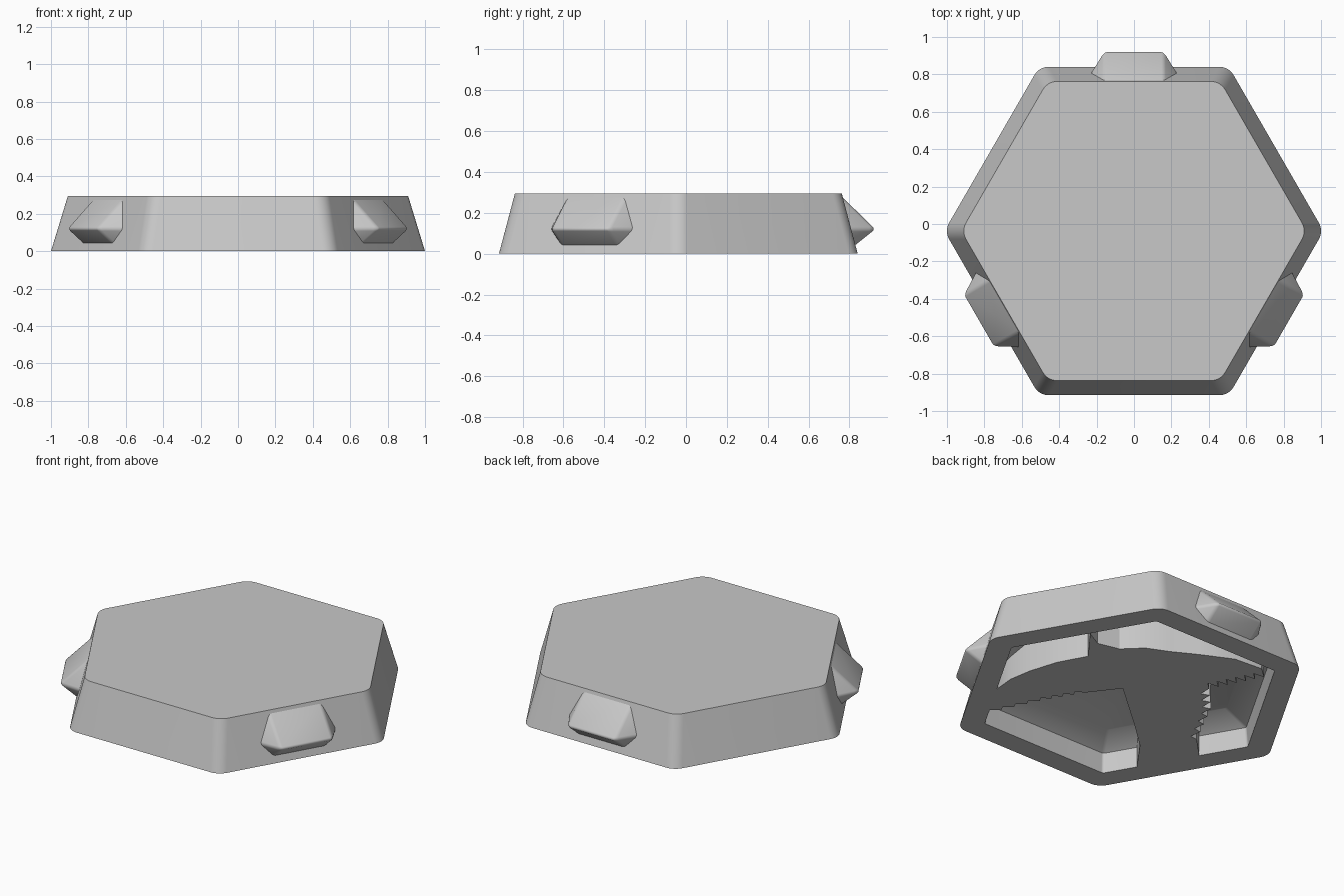
import bpy
import bmesh
from math import pi, cos, sin, radians
from mathutils import Vector, Matrix

if "Cube" in bpy.data.objects:
    bpy.data.objects.remove(bpy.data.objects["Cube"])

MID_Y = -0.0375      # hexagon centre
HEIGHT = 0.295
CEILING = 0.19       # roof of the hollow underside
FOOT, TOP = 0.878, 0.80   # distance from centre to flat sides

grey = bpy.data.materials.new("plain_grey")
grey.use_nodes = True
grey.diffuse_color = (0.58, 0.58, 0.58, 1)
grey.node_tree.nodes["Principled BSDF"].inputs["Base Color"].default_value = grey.diffuse_color


def finish(bm, name, smooth_angle):
    bmesh.ops.recalc_face_normals(bm, faces=bm.faces)
    mesh = bpy.data.meshes.new(name)
    bm.to_mesh(mesh)
    bm.free()
    obj = bpy.data.objects.new(name, mesh)
    obj.location.y = MID_Y
    bpy.context.collection.objects.link(obj)
    mesh.materials.append(grey)
    bpy.ops.object.select_all(action='DESELECT')
    obj.select_set(True)
    bpy.context.view_layer.objects.active = obj
    bpy.ops.object.shade_smooth_by_angle(angle=radians(smooth_angle))


def hex_loop(bm, apothem, radius, z, steps=8):
    """Ring of vertices around a hexagon with rounded corners."""
    ring = []
    reach = (apothem - radius) / cos(pi / 6)
    for corner in range(6):
        a = corner * pi / 3
        for i in range(steps + 1):
            b = a + (i / steps - 0.5) * pi / 3
            ring.append(bm.verts.new((reach * cos(a) + radius * cos(b),
                                      reach * sin(a) + radius * sin(b), z)))
    return ring


# Hollow hexagonal base: top, outer wall, foot rim, inner wall, sloped step, ceiling
bm = bmesh.new()
rings = [hex_loop(bm, *p) for p in (
    (TOP, 0.09, HEIGHT), (FOOT, 0.09, 0), (0.745, 0.02, 0),
    (0.735, 0.02, 0.12), (0.61, 0.02, CEILING))]
for a, b in zip(rings, rings[1:]):
    for i in range(len(a)):
        j = (i + 1) % len(a)
        bm.faces.new((a[i], a[j], b[j], b[i]))
bm.faces.new(rings[0])
bm.faces.new(rings[-1])
finish(bm, "hexagonal_base", 30)


# Softly edged lugs on three alternate walls
def wall_y(z):
    return FOOT + (TOP - FOOT) * z / HEIGHT


def lug(name, turn):
    bm = bmesh.new()
    for s in (-1, 1):
        for x, z in ((0.16, 0.28), (0.235, 0.12), (0.16, 0.04)):
            bm.verts.new((s * x, wall_y(z) - 0.004, z))
        bm.verts.new((s * 0.16, 0.963, 0.12))
    bmesh.ops.convex_hull(bm, input=bm.verts)
    bmesh.ops.dissolve_limit(bm, angle_limit=0.01, verts=bm.verts, edges=bm.edges)
    outer = [e for e in bm.edges if any(v.co.y > 0.95 for v in e.verts)]
    bmesh.ops.bevel(bm, geom=outer, offset=0.014, segments=3, profile=0.5, affect='EDGES')
    bmesh.ops.transform(bm, matrix=Matrix.Rotation(turn, 3, 'Z'), verts=bm.verts)
    finish(bm, name, 40)


for name, turn in (("back_lug", 0), ("right_lug", 2 * pi / 3), ("left_lug", -2 * pi / 3)):
    lug(name, turn)


# Ragged web filling part of the hollow, level with the foot rim
def ragged(start, end, teeth, depth):
    """Saw-tooth edge between two points."""
    a, b = Vector(start), Vector(end)
    side = Vector((b.y - a.y, a.x - b.x)).normalized() * depth
    points = []
    for i in range(teeth):
        points += [a.lerp(b, i / teeth), a.lerp(b, (i + 0.7) / teeth) - side]
    return points


outline = [(0.04, 0.745), (-0.08, 0.69), (-0.19, 0.60), (-0.31, 0.47), (-0.41, 0.307),
           (-0.66, 0.34), (-0.56, 0.28), (-0.52, 0.15), (-0.555, 0.01),
           (-0.54, -0.135), (-0.536, -0.30), (-0.52, -0.505), (-0.44, -0.67)]
outline += ragged((-0.35, -0.70), (-0.17, -0.42), 6, 0.06)
outline += ragged((-0.17, -0.42), (0.05, -0.47), 3, 0.05)
outline += ragged((0.05, -0.47), (0.40, -0.45), 4, 0.04)
outline += [(0.40, -0.45), (0.575, -0.495)]
outline += [(0.76, -0.175), (0.52, -0.15), (0.30, -0.08), (-0.09, 0.055)]
outline += ragged((-0.007, 0.255), (0.128, 0.487), 4, 0.03)
outline += ragged((0.128, 0.487), (0.315, 0.745), 4, 0.03)
outline += [(0.315, 0.745)]

bm = bmesh.new()
face = bm.faces.new([bm.verts.new((p[0], p[1], 0)) for p in outline])
lift = bmesh.ops.extrude_face_region(bm, geom=[face], use_keep_orig=True)
bmesh.ops.translate(bm, vec=(0, 0, CEILING),
                    verts=[v for v in lift["geom"] if isinstance(v, bmesh.types.BMVert)])
bmesh.ops.transform(bm, matrix=Matrix.Rotation(-2 * pi / 3, 3, 'Z'), verts=bm.verts)
finish(bm, "underside_web", 30)
